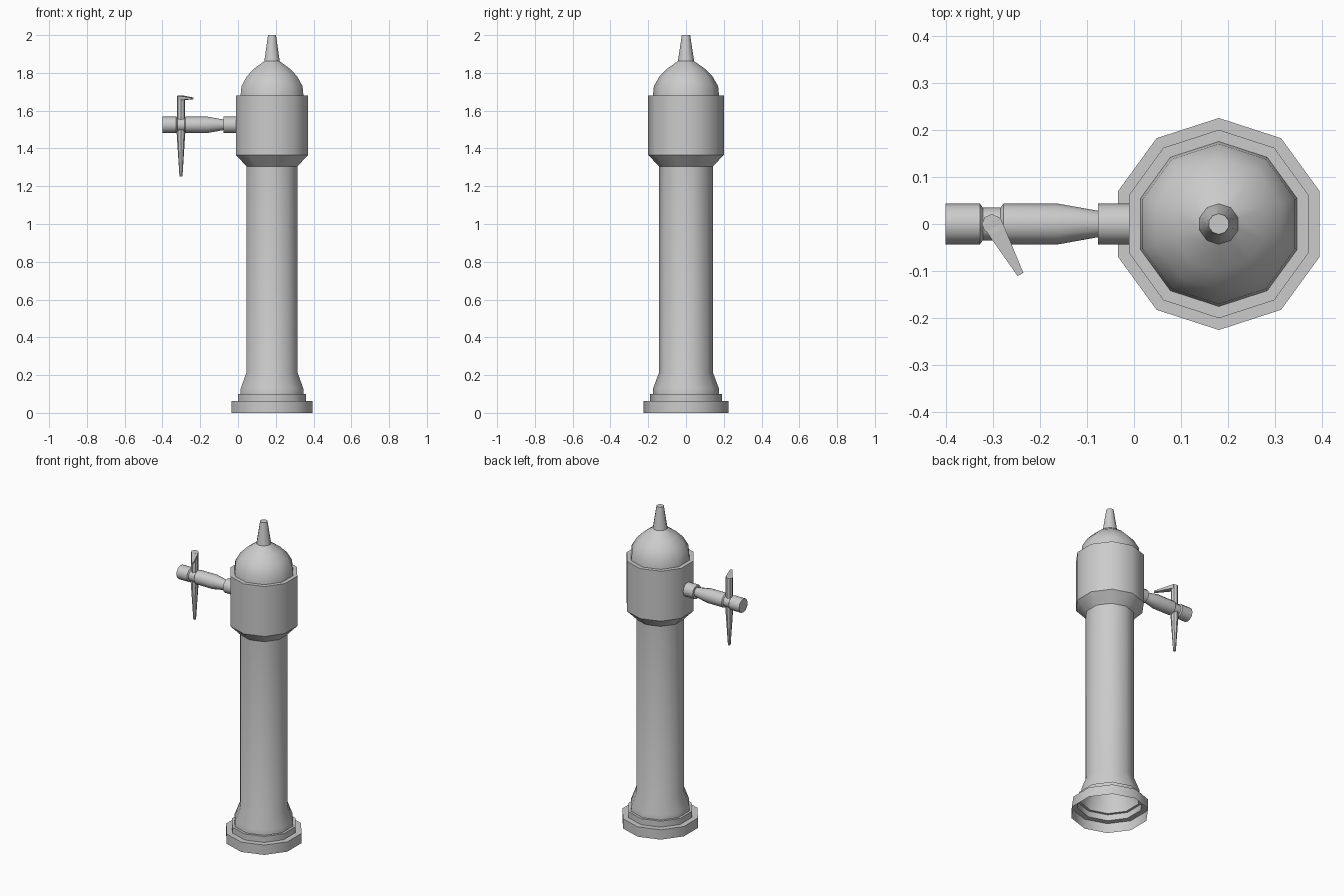
import bpy, bmesh, math
from mathutils import Matrix, Vector

if "Cube" in bpy.data.objects:
    bpy.data.objects.remove(bpy.data.objects["Cube"])


def finish(name, bm, angle=40):
    bmesh.ops.recalc_face_normals(bm, faces=bm.faces[:])
    mesh = bpy.data.meshes.new(name)
    bm.to_mesh(mesh)
    bm.free()
    obj = bpy.data.objects.new(name, mesh)
    bpy.context.collection.objects.link(obj)
    bpy.ops.object.select_all(action='DESELECT')
    obj.select_set(True)
    bpy.context.view_layer.objects.active = obj
    bpy.ops.object.shade_smooth_by_angle(angle=math.radians(angle))
    return obj


def lathe(name, profile, sides, matrix, cap_start=True, cap_end=True, phase=90):
    """Sweep (radius, height) points around local z."""
    bm = bmesh.new()
    rings = []
    for r, h in profile:
        ring = []
        for i in range(sides):
            a = math.radians(phase) + math.tau * i / sides
            ring.append(bm.verts.new(matrix @ Vector((r * math.cos(a), r * math.sin(a), h))))
        rings.append(ring)
    for lo, hi in zip(rings, rings[1:]):
        for i in range(sides):
            j = (i + 1) % sides
            bm.faces.new((lo[i], lo[j], hi[j], hi[i]))
    if cap_start:
        bm.faces.new(rings[0][::-1])
    if cap_end:
        bm.faces.new(rings[-1])
    return finish(name, bm)


column = Matrix.Translation((0.18, 0, 0))

# Ten-sided hollow column with stepped foot and wide head
lathe("column_body", [
    (0.225, 0), (0.225, 0.062), (0.19, 0.062), (0.19, 0.1),
    (0.175, 0.1), (0.174, 0.13), (0.142, 0.215), (0.142, 1.305),
    (0.2, 1.365), (0.2, 1.68), (0.175, 1.68)],
    10, column, cap_start=False, cap_end=False)

# Domed cap
lathe("dome", [
    (0.175, 1.68), (0.17, 1.73), (0.14, 1.782), (0.1, 1.822), (0.043, 1.862)],
    10, column, cap_start=False, cap_end=False)

# Finial on the dome
lathe("finial", [(0.043, 1.862), (0.022, 2.0)], 10, column, cap_start=False)

# Horizontal tap pipe, swept along x
pipe = Matrix.Translation((0, 0, 1.525)) @ Matrix.Rotation(math.pi / 2, 4, 'Y')
lathe("tap_pipe", [
    (0.043, -0.4), (0.043, -0.327), (0.035, -0.321), (0.035, -0.283),
    (0.043, -0.277), (0.043, -0.16), (0.028, -0.076), (0.043, -0.076),
    (0.043, 0.0)],
    12, pipe, cap_end=False)

# Tapered spout below and valve stem above the pipe
tap = Matrix.Translation((-0.302, 0, 0))
lathe("spout", [(0.008, 1.252), (0.024, 1.5)], 8, tap)
lathe("valve_stem", [(0.021, 1.53), (0.021, 1.678)], 8, tap)

# Tapering lever that points forward and to the right
start, end = Vector((-0.302, 0.004, 1.667)), Vector((-0.241, -0.107, 1.665))
along = (end - start).normalized()
side = along.cross(Vector((0, 0, 1))).normalized()
bm = bmesh.new()
bmesh.ops.create_cube(bm, size=2)
for v in bm.verts:
    centre, w, t = (end, 0.007, 0.004) if v.co.x > 0 else (start, 0.021, 0.012)
    v.co = centre + side * (v.co.y * w) + Vector((0, 0, v.co.z * t))
finish("lever", bm, 30)
